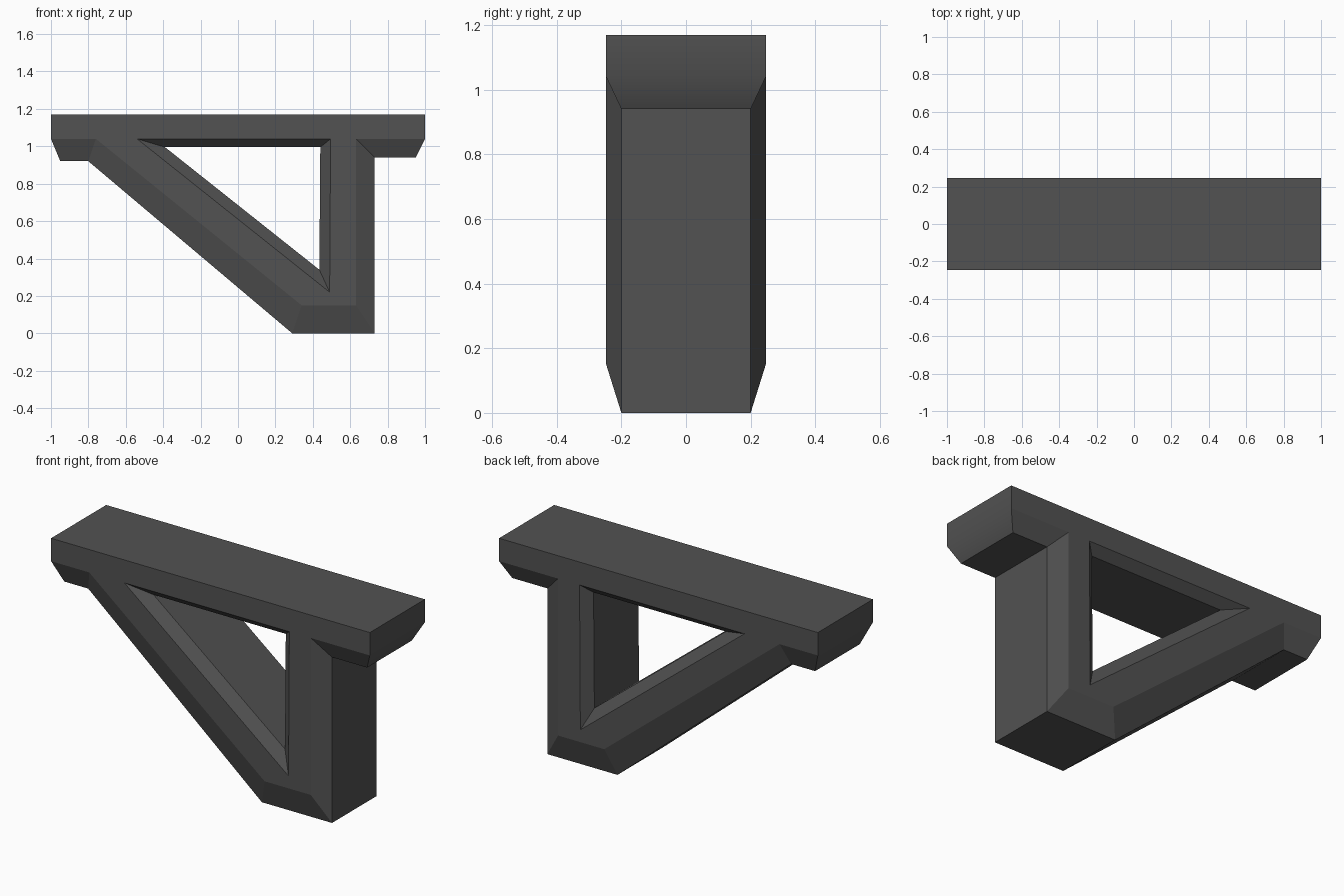
import bpy
import bmesh

cube = bpy.data.objects.get("Cube")
if cube:
    bpy.data.objects.remove(cube, do_unlink=True)

# Dark grey material
grey = bpy.data.materials.new("dark grey")
grey.use_nodes = True
colour = (0.085, 0.085, 0.085, 1)
grey.diffuse_color = colour
grey.node_tree.nodes["Principled BSDF"].inputs["Base Color"].default_value = colour

FACE_Y, RIM_Y = 0.247, 0.2
top = [(-1, 1.17), (1, 1.17)]
# Outline of the flat face and of the deeper chamfered rim, point for point
face = [(1, 1.04), (0.63, 1.04), (0.63, 0.15), (0.34, 0.15), (-0.76, 1.04), (-1, 1.04)]
rim = [(0.95, 0.94), (0.73, 0.94), (0.73, 0), (0.29, 0), (-0.8, 0.92), (-0.95, 0.92)]
# Triangular opening at the face and at its inner rim
hole = [(-0.54, 1.04), (0.495, 1.04), (0.49, 0.22)]
hole_rim = [(-0.39, 0.995), (0.44, 0.995), (0.435, 0.34)]

bm = bmesh.new()


def ring(points, y):
    return [bm.verts.new((x, y, z)) for x, z in points]


def strip(a, b, closed=False):
    """Join two matching rows of points with quads."""
    n = len(a)
    return [bm.faces.new((a[i], a[(i + 1) % n], b[(i + 1) % n], b[i]))
            for i in range(n if closed else n - 1)]


sides = []
for s in (-1, 1):
    t, f, h = (ring(p, s * FACE_Y) for p in (top, face, hole))
    r, hr = (ring(p, s * RIM_Y) for p in (rim, hole_rim))
    # Flat face around the opening: beam, post, foot, brace
    bm.faces.new((t[0], t[1], f[0], f[1], h[1], h[0], f[4], f[5]))
    bm.faces.new((f[1], f[2], h[2], h[1]))
    bm.faces.new((f[2], f[3], h[2]))
    bm.faces.new((f[3], f[4], h[0], h[2]))
    # Chamfers outside and inside
    strip(f, r)
    strip(h, hr, closed=True)
    sides.append((t, f, r, hr))

# Walls joining front and back
(t0, f0, r0, h0), (t1, f1, r1, h1) = sides
strip(t0, t1)
strip(r0, r1)
strip(h0, h1, closed=True)
for end in (0, -1):
    ends = strip([t0[-1 - end], f0[end], r0[end]], [t1[-1 - end], f1[end], r1[end]])
    for end_face in ends:
        end_face.smooth = True

bmesh.ops.recalc_face_normals(bm, faces=bm.faces)
mesh = bpy.data.meshes.new("support_bracket")
bm.to_mesh(mesh)
bm.free()
mesh.materials.append(grey)
bracket = bpy.data.objects.new("support_bracket", mesh)
bpy.context.collection.objects.link(bracket)
